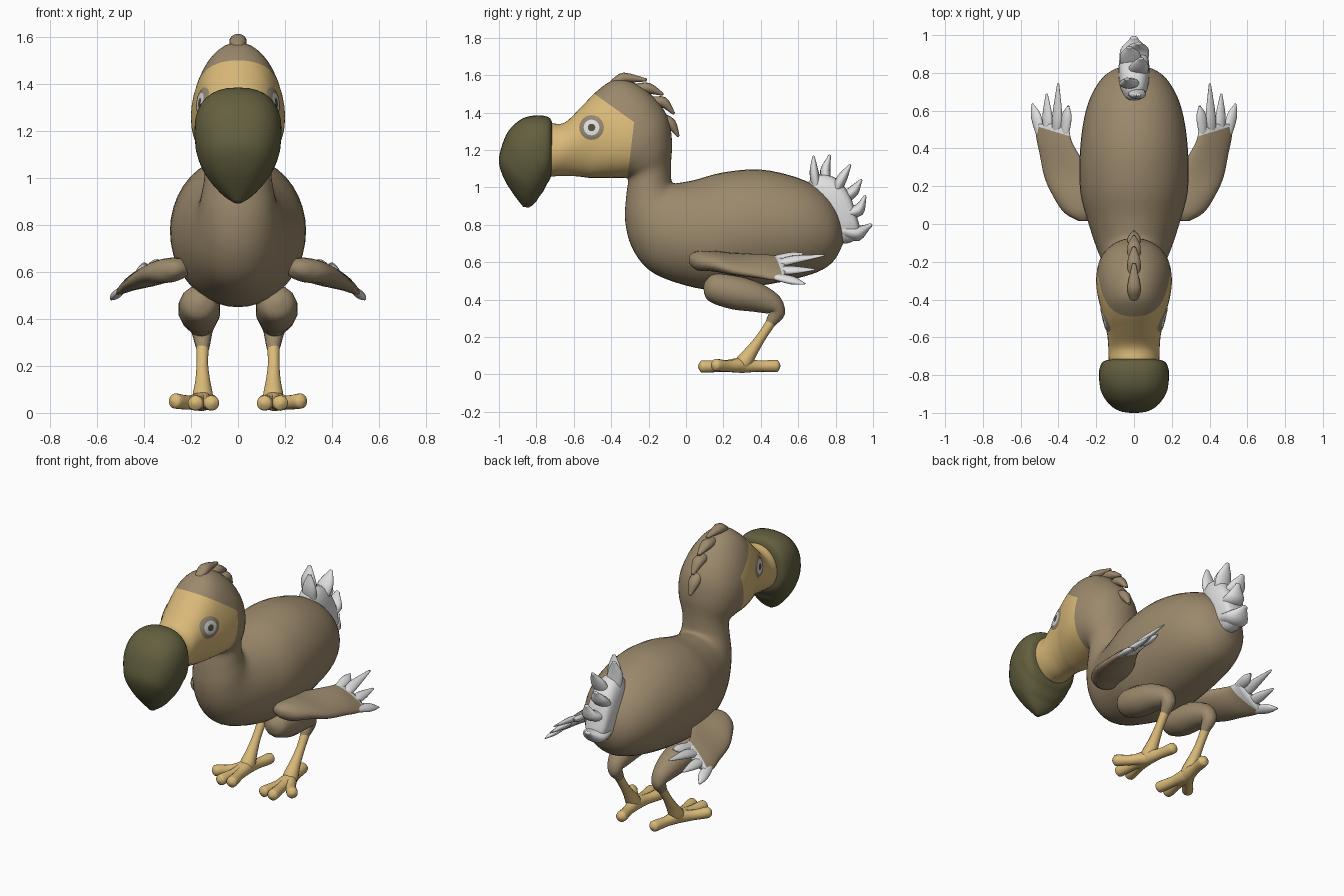
import bpy, bmesh, math
from mathutils import Vector as V
from mathutils.bvhtree import BVHTree

if "Cube" in bpy.data.objects:
    bpy.data.objects.remove(bpy.data.objects["Cube"])


def mat(name, c):
    m = bpy.data.materials.new(name)
    m.diffuse_color = (*c, 1)
    m.use_nodes = True
    m.node_tree.nodes["Principled BSDF"].inputs["Base Color"].default_value = m.diffuse_color
    return m


BROWN = mat("brown plumage", (0.33, 0.25, 0.15))
YELLOW = mat("yellow skin", (0.70, 0.49, 0.19))
OLIVE = mat("olive beak", (0.125, 0.115, 0.05))
WHITE = mat("white feathers", (0.74, 0.74, 0.74))
RING = mat("eye rim", (0.29, 0.24, 0.16))
PUPIL = mat("dark pupil", (0.09, 0.08, 0.045))
X = V((1, 0, 0))


def spline(a, b, c, d, t):
    return 0.5 * (2 * b + (c - a) * t + (2 * a - 5 * b + 4 * c - d) * t * t
                  + (3 * b - a - 3 * c + d) * t ** 3)


def skin(bm, rings, seg=24, sub=3, power=2.0):
    """Skin smooth rings; each ring = (end A, end B, half-width vector)."""
    dense, n = [], len(rings)
    for i in range(n - 1):
        q = [rings[max(0, min(n - 1, i + k))] for k in (-1, 0, 1, 2)]
        for s in range(sub):
            dense.append([spline(*[r[k] for r in q], s / sub) for k in range(3)])
    dense.append(rings[-1])
    loops = []
    for a, b, w in dense:
        loop = []
        for j in range(seg):
            t = 2 * math.pi * j / seg
            c, s = math.cos(t), math.sin(t)
            c = math.copysign(abs(c) ** (2 / power), c)
            s = math.copysign(abs(s) ** (2 / power), s)
            loop.append(bm.verts.new((a + b) / 2 + (a - b) / 2 * c + w * s))
        loops.append(loop)
    for p, q in zip(loops, loops[1:]):
        for j in range(seg):
            k = (j + 1) % seg
            bm.faces.new((p[j], p[k], q[k], q[j]))
    bm.faces.new(loops[0])
    bm.faces.new(loops[-1])


def tube(bm, pts, side=X, flat=1.0, seg=14):
    """Rounded limb or feather through (x, y, z, radius) points."""
    P = [(V(p[:3]), p[3]) for p in pts]
    d0 = (P[0][0] - P[1][0]).normalized()
    d1 = (P[-1][0] - P[-2][0]).normalized()
    (p0, r0), (p1, r1) = P[0], P[-1]
    P = ([(p0 + d0 * r0 * .9, r0 * .15), (p0 + d0 * r0 * .6, r0 * .75)] + P
         + [(p1 + d1 * r1 * .6, r1 * .75), (p1 + d1 * r1 * .9, r1 * .15)])
    rings = []
    for i, (p, r) in enumerate(P):
        t = (P[min(i + 1, len(P) - 1)][0] - P[max(i - 1, 0)][0]).normalized()
        s = (side - t * t.dot(side)).normalized()
        n = t.cross(s) * r * flat
        rings.append((p + n, p - n, s * r))
    skin(bm, rings, seg)


def finish(name, bm, mats, rule=None, cuts=(), mirror=False):
    for co, no in cuts:
        bmesh.ops.bisect_plane(bm, geom=bm.verts[:] + bm.edges[:] + bm.faces[:],
                               plane_co=co, plane_no=no)
    bmesh.ops.recalc_face_normals(bm, faces=bm.faces[:])
    for f in bm.faces:
        f.smooth = True
        if rule:
            f.material_index = int(rule(f.calc_center_median()))
    me = bpy.data.meshes.new(name)
    bm.to_mesh(me)
    for m in mats:
        me.materials.append(m)
    ob = bpy.data.objects.new(name, me)
    bpy.context.collection.objects.link(ob)
    if mirror:
        ob.modifiers.new("mirror", "MIRROR").use_mirror_merge = False
    return ob


def mid_rings(rows):
    return [(V((0, a, b)), V((0, c, d)), V((w, 0, 0))) for a, b, c, d, w in rows]


# Body, neck and head in one skin: back/top point, belly/front point, half-width
bm = bmesh.new()
skin(bm, mid_rings([
    (.85, .76, .84, .70, .03), (.81, .88, .80, .62, .13), (.73, .98, .73, .56, .20),
    (.60, 1.05, .60, .515, .255), (.40, 1.095, .40, .475, .285), (.20, 1.08, .15, .45, .285),
    (.05, 1.04, -.05, .49, .24), (-.03, 1.025, -.2, .56, .20), (-.06, 1.022, -.29, .68, .172),
    (-.075, 1.03, -.325, .82, .155), (-.08, 1.06, -.32, .95, .143),
    (-.08, 1.13, -.31, 1.035, .143), (-.075, 1.25, -.33, 1.05, .17),
    (-.10, 1.38, -.40, 1.05, .195), (-.18, 1.49, -.46, 1.05, .20),
    (-.28, 1.56, -.51, 1.05, .187), (-.38, 1.575, -.55, 1.055, .168),
    (-.47, 1.52, -.60, 1.06, .152), (-.56, 1.43, -.64, 1.06, .14),
    (-.65, 1.345, -.69, 1.06, .135), (-.73, 1.34, -.73, 1.06, .13),
    (-.77, 1.30, -.77, 1.10, .09)]), seg=40, sub=4)
c1, n1 = V((0, -.295, 1.2)), V((0, -1, .12)).normalized()
c2, n2 = V((0, -.28, 1.35)), V((0, -.15, -.21)).normalized()
finish("body_and_head", bm, [BROWN, YELLOW],
       lambda c: c.z > 1.03 and (c - c1).dot(n1) > 0 and (c - c2).dot(n2) > 0,
       [(c1, n1), (c2, n2)])
bvh = BVHTree.FromBMesh(bm)

# Hooked beak
bm = bmesh.new()
skin(bm, mid_rings([
    (-.715, 1.345, -.72, 1.07, .13), (-.735, 1.375, -.725, 1.05, .165),
    (-.80, 1.385, -.735, 1.03, .183), (-.88, 1.365, -.745, 1.015, .185),
    (-.95, 1.30, -.755, .995, .18), (-.988, 1.21, -.765, .975, .163),
    (-1.0, 1.13, -.785, .95, .138), (-.97, 1.04, -.80, .925, .10),
    (-.92, .96, -.82, .905, .06), (-.87, .895, -.84, .892, .015)]), seg=32, sub=4, power=2.4)
finish("beak", bm, [OLIVE])

# Eyes: concentric discs laid onto the head
bm = bmesh.new()


def on_head(dy, dz, lift):
    y, z = -.505 + dy, 1.32 + dz
    hit = bvh.ray_cast(V((1, y, z)), V((-1, 0, 0)))[0]
    return bm.verts.new((hit.x + lift, y, z))


prev = None
for r, lift, m in ((.02, .008, 2), (.042, .007, 1), (.055, .006, 0), (.066, .002, 0)):
    cur = [on_head(r * math.cos(k * math.pi / 12), r * math.sin(k * math.pi / 12), lift)
           for k in range(24)]
    if prev is None:
        faces = [bm.faces.new(cur)]
    else:
        faces = [bm.faces.new((prev[k], prev[k - 1], cur[k - 1], cur[k])) for k in range(24)]
    for f in faces:
        f.material_index = m
    prev = cur
finish("eyes", bm, [RING, WHITE, PUPIL], mirror=True)

# Crest tufts down the back of the head
bm = bmesh.new()
for y0, z0, y1, z1, y2, z2 in ((-.38, 1.56, -.33, 1.585, -.22, 1.575),
                               (-.27, 1.53, -.20, 1.53, -.13, 1.50),
                               (-.19, 1.46, -.12, 1.455, -.07, 1.40),
                               (-.14, 1.38, -.08, 1.34, -.045, 1.28)):
    tube(bm, [(0, y0, z0, .03), (0, y1, z1, .036), (0, y2, z2, .012)], flat=.8)
finish("crest", bm, [BROWN])

# Wings: inner edge, outer edge and thickness along y, with white tips
bm = bmesh.new()
rings = []
for y, xi, zi, xo, zo, t in ((.015, .25, .62, .29, .61, .02), (.06, .20, .62, .37, .595, .05),
                             (.15, .20, .63, .43, .58, .05), (.25, .22, .63, .475, .55, .046),
                             (.38, .30, .635, .50, .525, .038), (.45, .335, .635, .515, .51, .03),
                             (.53, .345, .63, .525, .50, .02)):
    a, b = V((xi, y, zi)), V((xo, y, zo))
    d = (b - a).normalized()
    rings.append((a, b, V((-d.z, 0, d.x)) * t))
skin(bm, rings)
wc, wn = V((.44, .495, .6)), V((-.3, 1, 0)).normalized()
finish("wings", bm, [BROWN, WHITE], lambda c: (c - wc).dot(wn) > 0, [(wc, wn)], True)

bm = bmesh.new()
for x0, z0, x1, z1, y1 in ((.365, .62, .348, .645, .62), (.41, .59, .402, .635, .73),
                           (.455, .555, .462, .56, .68), (.50, .52, .537, .485, .63)):
    xm, zm = (x0 + x1) / 2, (z0 + z1) / 2
    tube(bm, [(x0, .49, z0, .026), (xm, .57, zm, .03), (x1, y1, z1, .008)],
         side=V((.84, 0, -.54)), flat=.6)
finish("wing_feathers", bm, [WHITE], mirror=True)

# Tail: solid root with a fan of curled feathers
bm = bmesh.new()
skin(bm, mid_rings([(.655, 1.03, .82, .70, .07), (.71, 1.07, .86, .70, .082),
                    (.80, 1.05, .90, .715, .08), (.87, .97, .93, .74, .065),
                    (.90, .89, .93, .79, .02)]), power=2.6)
finish("tail_root", bm, [WHITE])
bm = bmesh.new()
for x, y0, z0, y1, z1, y2, z2, r in (
        (.02, .70, .99, .685, 1.08, .682, 1.155, .045), (-.03, .75, 1.0, .745, 1.09, .765, 1.16, .05),
        (.03, .80, .98, .835, 1.05, .872, 1.11, .05), (-.02, .83, .93, .895, .98, .93, 1.03, .055),
        (.02, .84, .86, .925, .88, .952, .94, .06), (0, .84, .77, .92, .755, .975, .79, .075)):
    tube(bm, [(x * .5, y0, z0, r), (x, y1, z1, r), (x * 1.2, y2, z2, r * .35)], flat=.55)
finish("tail_feathers", bm, [WHITE])

# Legs: feathered thighs, bare shins, toes
bm = bmesh.new()
tube(bm, [(.165, .17, .46, .085), (.165, .27, .435, .09), (.16, .38, .41, .078),
          (.155, .47, .37, .055), (.152, .488, .33, .042), (.15, .455, .28, .029)])
finish("thighs", bm, [BROWN], mirror=True)
bm = bmesh.new()
tube(bm, [(.15, .475, .31, .028), (.152, .41, .21, .025), (.15, .355, .13, .033),
          (.15, .31, .065, .045)])
finish("shins", bm, [YELLOW], mirror=True)
bm = bmesh.new()
for x, y, z in ((.113, .105, .042), (.18, .095, .042), (.262, .165, .05), (.115, .475, .045)):
    tube(bm, [(.15, .30, .05, .042), (.15 * .5 + x * .5, .15 + y * .5, .044, .03),
              (x, y, z, .033)])
finish("toes", bm, [YELLOW], mirror=True)
